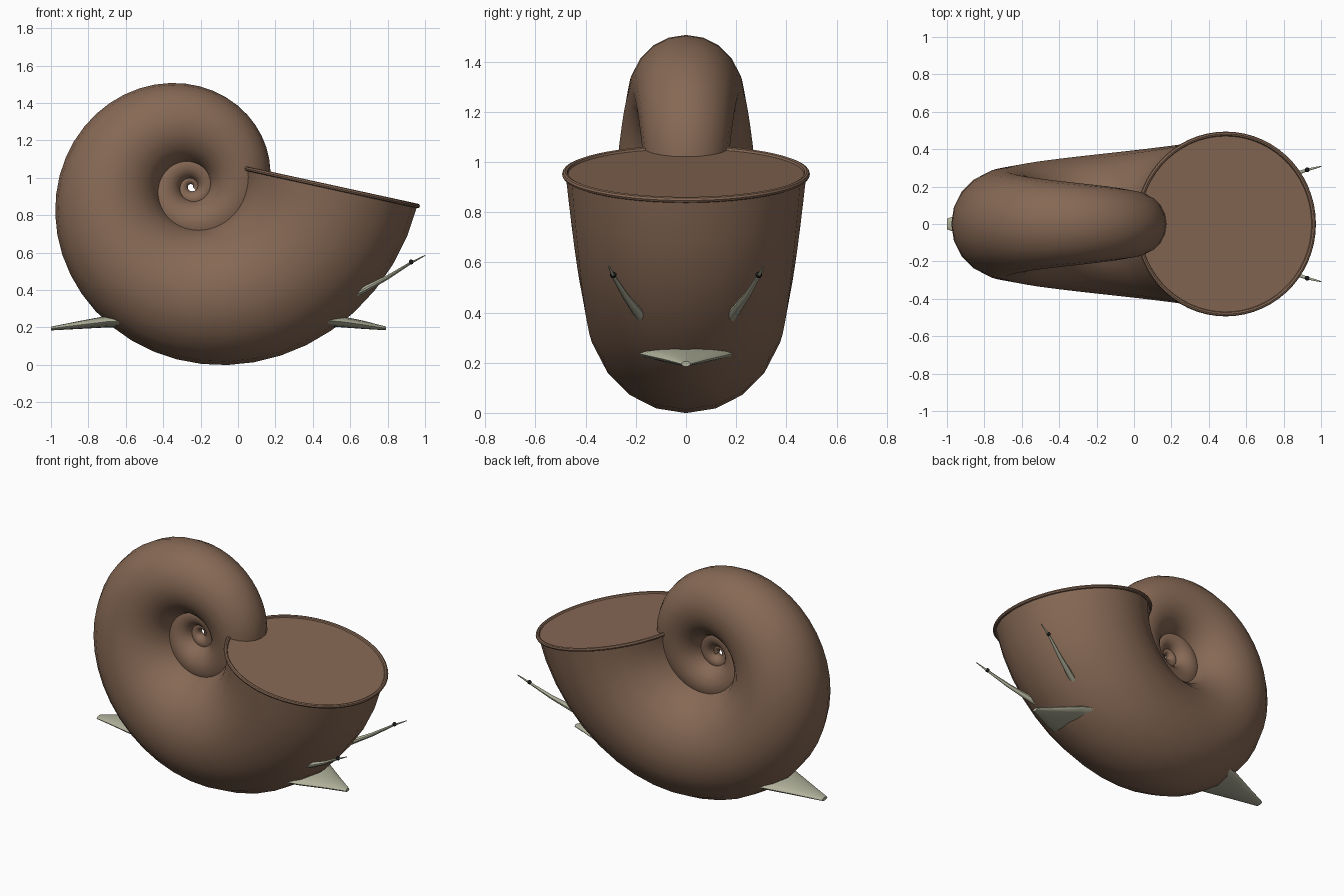
import bpy, bmesh, math
from mathutils import Vector

if "Cube" in bpy.data.objects:
    bpy.data.objects.remove(bpy.data.objects["Cube"])


def material(name, rgb):
    m = bpy.data.materials.new(name)
    m.diffuse_color = (*rgb, 1)
    m.use_nodes = True
    m.node_tree.nodes["Principled BSDF"].inputs["Base Color"].default_value = m.diffuse_color
    return m


shell_mat = material("shell_brown", (0.24, 0.14, 0.09))
skin_mat = material("skin_grey_green", (0.44, 0.44, 0.33))
eye_mat = material("eye_black", (0.01, 0.01, 0.01))


def finish(name, bm, mat):
    bmesh.ops.recalc_face_normals(bm, faces=bm.faces)
    me = bpy.data.meshes.new(name)
    bm.to_mesh(me)
    bm.free()
    me.materials.append(mat)
    me.shade_smooth()
    me.set_sharp_from_angle(angle=math.radians(40))
    ob = bpy.data.objects.new(name, me)
    bpy.context.collection.objects.link(ob)
    return ob


def loft(name, sections, sides, mat, closed=False):
    """Skin elliptical sections (centre, half-axis a, half-axis b)."""
    bm = bmesh.new()
    rings = []
    for c, a, b in sections:
        rings.append([bm.verts.new(c + a * math.cos(t) + b * math.sin(t))
                      for t in (2 * math.pi * i / sides for i in range(sides))])
    pairs = list(zip(rings, rings[1:]))
    if closed:
        pairs.append((rings[-1], rings[0]))
    for r, s in pairs:
        for i in range(sides):
            j = (i + 1) % sides
            bm.faces.new((r[i], r[j], s[j], s[i]))
    if not closed:
        bm.faces.new(rings[0])
        bm.faces.new(rings[-1])
    return finish(name, bm, mat)


# Shell: circular section growing along a logarithmic spiral, flat closed mouth
CENTRE, W, R, RHO = Vector((-0.25, 0, 0.952)), 2.95, 0.74, 0.48
TILT = math.radians(-12.3)
Y = Vector((0, 1, 0))


def radial(a):
    return Vector((math.cos(a), 0, math.sin(a)))


TURNS, STEPS = 3.1, 44
sections = []
for i in range(int(TURNS * STEPS) + 1):
    turn = i / STEPS - int(TURNS * STEPS) / STEPS
    a, s = 2 * math.pi * turn, W ** turn
    sections.append((CENTRE + radial(a) * R * s, radial(a + TILT) * RHO * s, Y * RHO * s))
loft("shell", sections, 20, shell_mat)

# Rolled lip around the mouth
mouth, u = sections[-1][0], radial(TILT)
up = u.cross(Y)
lip = []
for i in range(60):
    t = 2 * math.pi * i / 60
    d = u * math.cos(t) + Y * math.sin(t)
    lip.append((mouth + d * 0.482, d * 0.012, up * 0.012))
loft("shell_lip", lip, 8, shell_mat, closed=True)

# Foot: flat blade through the shell, showing at head and tail (x, z, half width, half height)
foot = [(-1.0, 0.194, 0.028, 0.010), (-0.85, 0.213, 0.085, 0.021), (-0.7, 0.231, 0.145, 0.031),
        (-0.5, 0.238, 0.19, 0.033), (0.0, 0.24, 0.2, 0.034), (0.45, 0.238, 0.2, 0.033),
        (0.55, 0.231, 0.165, 0.030), (0.67, 0.214, 0.09, 0.022), (0.79, 0.195, 0.018, 0.010)]
loft("foot", [(Vector((x, 0, z)), Y * w, Vector((0, 0, h))) for x, z, w, h in foot], 16, skin_mat)

# Tentacles with eyes, mirrored left and right (x, y, z, radius)
path = [(0.60, 0.165, 0.365, 0.022), (0.68, 0.195, 0.405, 0.021), (0.80, 0.242, 0.468, 0.014),
        (0.92, 0.288, 0.543, 0.008), (1.0, 0.308, 0.585, 0.003)]
for side, label in ((-1, "front"), (1, "back")):
    axis = Vector((0.4, side * 0.14, 0.22)).normalized()
    a = axis.cross(Y).normalized()
    b = axis.cross(a)
    loft("tentacle_" + label,
         [(Vector((x, side * y, z)), a * r * 0.8, b * r) for x, y, z, r in path], 10, skin_mat)
    bm = bmesh.new()
    bmesh.ops.create_uvsphere(bm, u_segments=12, v_segments=8, radius=0.013)
    bmesh.ops.translate(bm, verts=bm.verts, vec=(0.926, side * 0.29, 0.55))
    finish("eye_" + label, bm, eye_mat)
